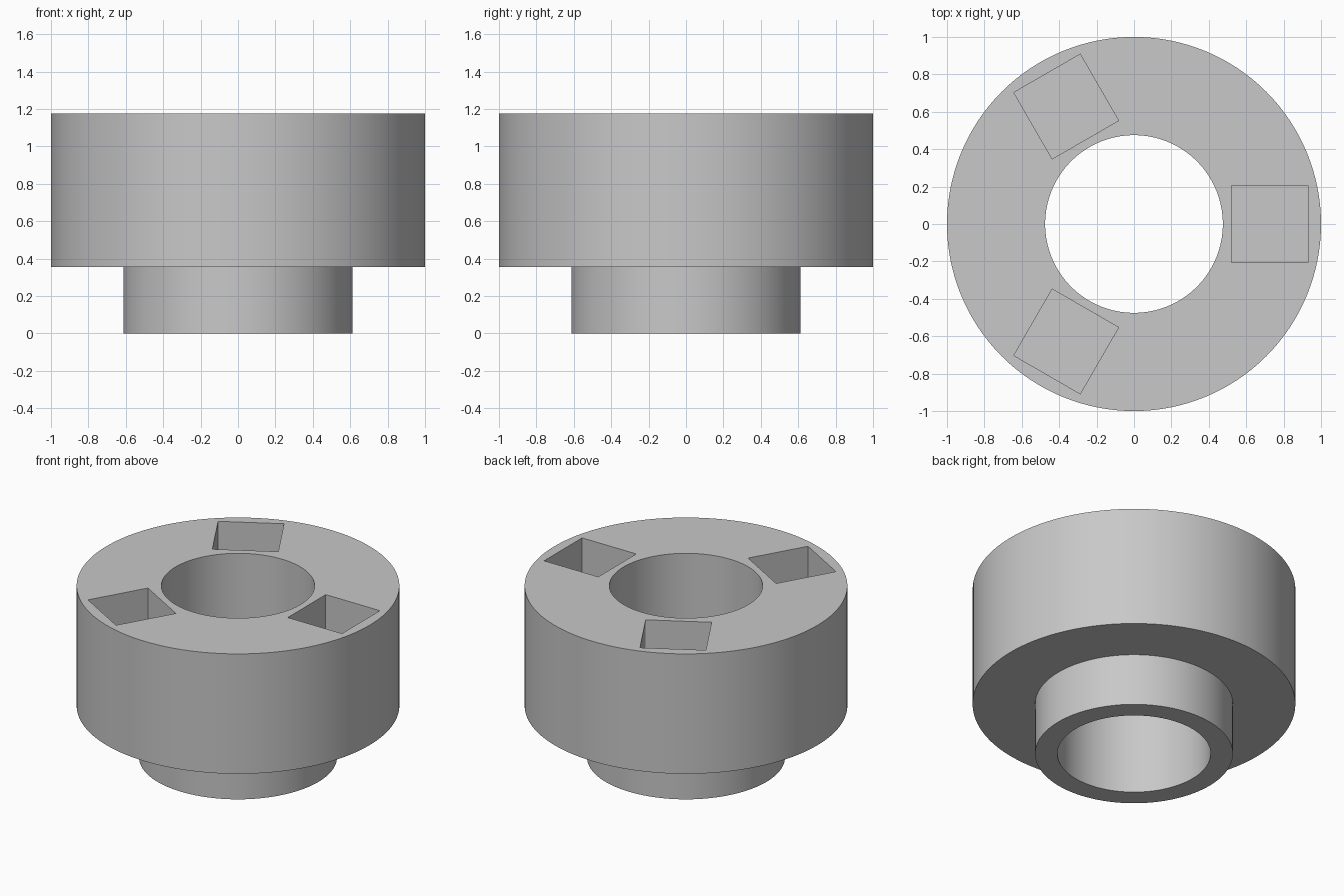
import bpy, bmesh, math
from mathutils import Matrix, Vector

cube = bpy.data.objects.get("Cube")
if cube:
    bpy.data.objects.remove(cube, do_unlink=True)

BORE, NECK, RIM = 0.475, 0.613, 1.0
STEP, TOP = 0.355, 1.175
SIDE = 0.41          # pocket width and depth
POCKET_X = 0.725     # pocket centre distance from the axis

grey = bpy.data.materials.new("plain_grey")
grey.use_nodes = True
colour = (0.58, 0.58, 0.58, 1)
grey.diffuse_color = colour
grey.node_tree.nodes["Principled BSDF"].inputs["Base Color"].default_value = colour


def add_object(name, bm):
    bmesh.ops.recalc_face_normals(bm, faces=bm.faces)
    mesh = bpy.data.meshes.new(name)
    bm.to_mesh(mesh)
    bm.free()
    mesh.materials.append(grey)
    obj = bpy.data.objects.new(name, mesh)
    bpy.context.collection.objects.link(obj)
    return obj


# Stepped ring: closed profile revolved around the axis
bm = bmesh.new()
profile = [(BORE, 0), (NECK, 0), (NECK, STEP), (RIM, STEP), (RIM, TOP), (BORE, TOP)]
verts = [bm.verts.new((r, 0, z)) for r, z in profile]
edges = [bm.edges.new((v, verts[i - 1])) for i, v in enumerate(verts)]
bmesh.ops.spin(bm, geom=verts + edges, cent=(0, 0, 0), axis=(0, 0, 1),
               angle=math.tau, steps=128, use_merge=False, use_duplicate=False)
bmesh.ops.remove_doubles(bm, verts=bm.verts, dist=1e-4)
body = add_object("flanged_ring", bm)

# Three square blind pockets in the top face
bm = bmesh.new()
height = 2 * SIDE
for i in range(3):
    place = (Matrix.Rotation(i * math.tau / 3, 4, 'Z')
             @ Matrix.Translation(Vector((POCKET_X, 0, TOP)))
             @ Matrix.Diagonal((SIDE, SIDE, height, 1)))
    bmesh.ops.create_cube(bm, size=1, matrix=place)
cutter = add_object("pocket_cutter", bm)
cutter.hide_render = True

cut = body.modifiers.new("pockets", 'BOOLEAN')
cut.operation = 'DIFFERENCE'
cut.solver = 'EXACT'
cut.object = cutter

# Apply the cut, then smooth the round walls and keep the edges crisp
bpy.ops.object.select_all(action='DESELECT')
body.select_set(True)
bpy.context.view_layer.objects.active = body
bpy.ops.object.modifier_apply(modifier=cut.name)
bpy.data.objects.remove(cutter, do_unlink=True)
bpy.ops.object.shade_smooth_by_angle(angle=math.radians(30))
